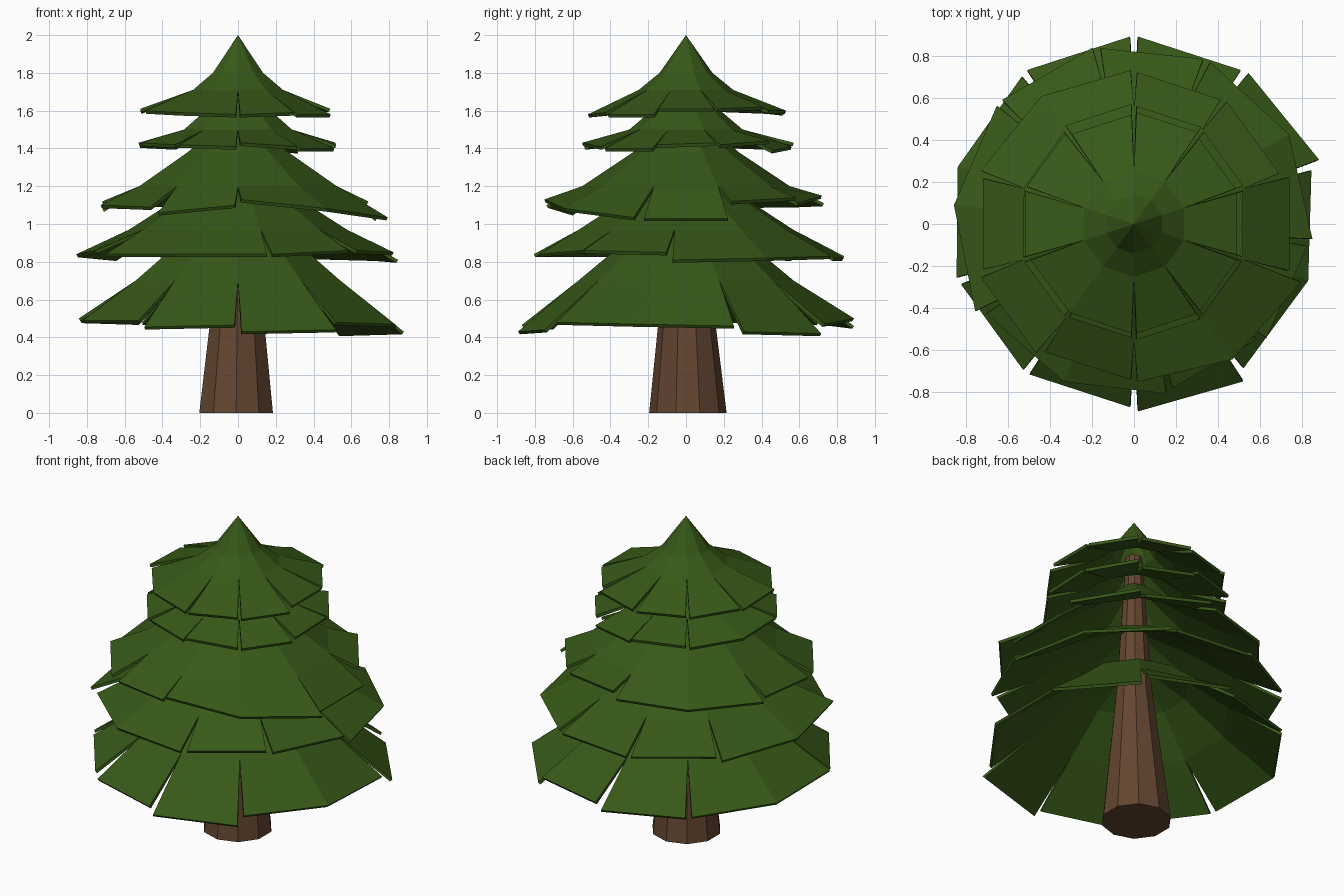
import bpy, bmesh, math

if "Cube" in bpy.data.objects:
    bpy.data.objects.remove(bpy.data.objects["Cube"])

SIDES = 10
STEP = 2 * math.pi / SIDES
GAP = 0.022         # half-angle of the slit between neighbouring flaps


def material(name, rgb):
    m = bpy.data.materials.new(name)
    m.diffuse_color = (*rgb, 1)
    m.use_nodes = True
    m.node_tree.nodes["Principled BSDF"].inputs["Base Color"].default_value = m.diffuse_color
    return m


green = material("needles", (0.038, 0.1, 0.009))
brown = material("bark", (0.125, 0.06, 0.03))


def finish(name, bm, mat):
    bmesh.ops.remove_doubles(bm, verts=bm.verts, dist=0.0005)
    bmesh.ops.recalc_face_normals(bm, faces=bm.faces)
    me = bpy.data.meshes.new(name)
    bm.to_mesh(me)
    bm.free()
    me.materials.append(mat)
    ob = bpy.data.objects.new(name, me)
    bpy.context.collection.objects.link(ob)
    return ob


def pt(r, a, z):
    return (r * math.cos(a), r * math.sin(a), z)


def tier(name, phase, rings, flaps):
    """rings: closed cone profile; flaps: (first corner, sides, radius, z start, z end[, end radius])."""
    bm = bmesh.new()

    def face(*pts):
        bm.faces.new([bm.verts.new(p) for p in pts])

    ph = math.radians(phase)
    # closed upper cone
    for k in range(SIDES):
        a, b = ph + k * STEP, ph + (k + 1) * STEP
        for (r0, z0), (r1, z1) in zip(rings, rings[1:]):
            if r0 == 0:
                face((0, 0, z0), pt(r1, a, z1), pt(r1, b, z1))
            else:
                face(pt(r0, a, z0), pt(r1, a, z1), pt(r1, b, z1), pt(r0, b, z0))
    # split outer flaps
    ri, zi = rings[-1]
    for start, n, r0, z0, z1, *rest in flaps:
        r1 = rest[0] if rest else r0
        for i in range(n):
            a, b = ph + (start + i) * STEP, ph + (start + i + 1) * STEP
            ao = a + (GAP if i == 0 else 0)
            bo = b - (GAP if i == n - 1 else 0)
            t0, t1 = i / n, (i + 1) / n
            face(pt(ri, a, zi), pt(r0 + (r1 - r0) * t0, ao, z0 + (z1 - z0) * t0),
                 pt(r0 + (r1 - r0) * t1, bo, z0 + (z1 - z0) * t1), pt(ri, b, zi))
    ob = finish(name, bm, green)
    # make sure the outside faces up, then thicken downwards
    if sum(p.normal.z for p in ob.data.polygons) < 0:
        ob.data.flip_normals()
    s = ob.modifiers.new("thickness", 'SOLIDIFY')
    s.thickness = 0.018
    s.offset = -1


# trunk: tapered ten-sided post, flared at the foot
bm = bmesh.new()
bmesh.ops.create_cone(bm, cap_ends=True, segments=SIDES, radius1=0.205,
                      radius2=0.05, depth=1.76)
bmesh.ops.translate(bm, verts=bm.verts, vec=(0, 0, 0.88))
bmesh.ops.subdivide_edges(
    bm, edges=[e for e in bm.edges if abs(e.verts[0].co.z - e.verts[1].co.z) > 1], cuts=1)
for v in bm.verts:
    if v.co.z < 0.01:
        v.co.x -= 0.01
        v.co.y += 0.01
    elif v.co.z < 1.2:
        v.co.x *= 0.83
        v.co.y *= 0.83
finish("trunk", bm, brown)

# branches, bottom to top
tier("branches_1", 18, [(0.07, 1.04), (0.33, 0.90), (0.57, 0.70)],
     [(0, 1, 0.93, 0.43, 0.42, 0.90), (1, 1, 0.89, 0.47, 0.50), (2, 1, 0.89, 0.46, 0.48),
      (3, 2, 0.88, 0.48, 0.50), (5, 1, 0.87, 0.49, 0.49), (6, 1, 0.87, 0.455, 0.465),
      (7, 1, 0.89, 0.43, 0.44, 0.91), (8, 2, 0.86, 0.48, 0.46, 0.88)])
tier("branches_2", -6, [(0.07, 1.26), (0.33, 1.13), (0.58, 0.97)],
     [(0, 2, 0.85, 0.81, 0.83), (2, 1, 0.85, 0.82, 0.82), (3, 1, 0.86, 0.83, 0.85),
      (4, 2, 0.86, 0.82, 0.86), (6, 2, 0.82, 0.84, 0.84), (8, 1, 0.80, 0.84, 0.86),
      (9, 1, 0.83, 0.86, 0.85)])
tier("branches_3", 18, [(0.06, 1.56), (0.28, 1.38), (0.55, 1.20)],
     [(0, 1, 0.73, 1.12, 1.14), (1, 1, 0.72, 1.11, 1.15), (2, 2, 0.73, 1.11, 1.10, 0.77),
      (4, 1, 0.75, 1.12, 1.08), (5, 1, 0.77, 1.10, 1.09), (6, 1, 0.74, 1.06, 1.10),
      (7, 2, 0.75, 1.13, 1.035, 0.84), (9, 1, 0.77, 1.03, 1.03)])
tier("branches_4", 18, [(0.05, 1.72), (0.17, 1.61), (0.30, 1.50)],
     [(0, 1, 0.55, 1.42, 1.44), (1, 1, 0.56, 1.39, 1.41), (2, 1, 0.57, 1.43, 1.43),
      (3, 2, 0.55, 1.41, 1.43), (5, 1, 0.55, 1.43, 1.42), (6, 1, 0.54, 1.42, 1.41),
      (7, 1, 0.55, 1.43, 1.41), (8, 1, 0.54, 1.40, 1.40), (9, 1, 0.54, 1.42, 1.43)])
tier("branches_5", 18, [(0, 2.0), (0.14, 1.80), (0.25, 1.71)],
     [(0, 1, 0.51, 1.61, 1.62), (1, 1, 0.53, 1.60, 1.60), (2, 1, 0.52, 1.59, 1.60),
      (3, 1, 0.54, 1.60, 1.61), (4, 1, 0.54, 1.60, 1.61), (5, 2, 0.52, 1.60, 1.58),
      (7, 1, 0.52, 1.58, 1.59), (8, 1, 0.52, 1.58, 1.58), (9, 1, 0.51, 1.61, 1.61)])
